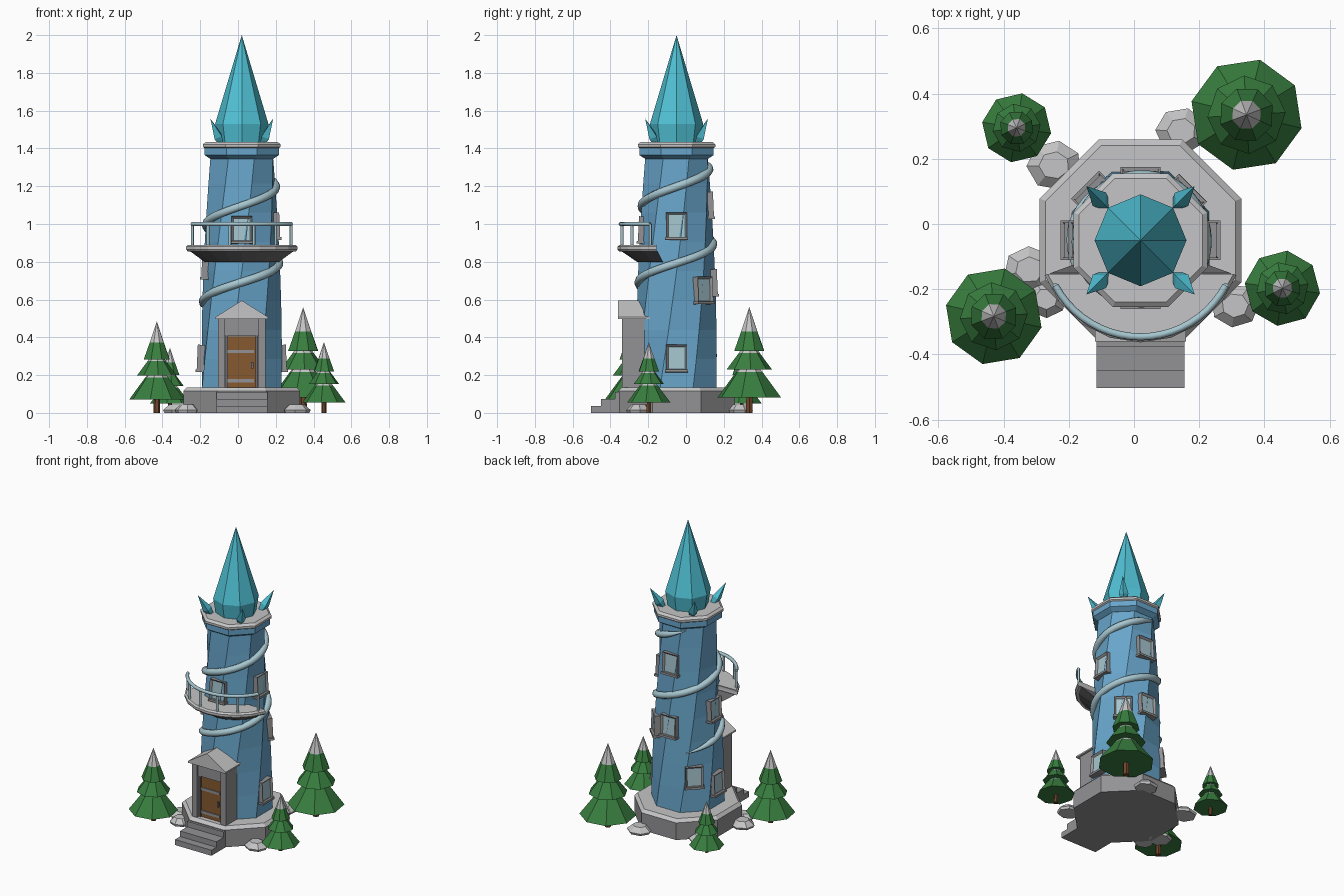
import bpy, bmesh, math
from mathutils import Matrix, Vector

cube = bpy.data.objects.get("Cube")
if cube:
    bpy.data.objects.remove(cube, do_unlink=True)


def material(name, r, g, b):
    m = bpy.data.materials.new(name)
    m.use_nodes = True
    m.diffuse_color = (r, g, b, 1)
    m.node_tree.nodes["Principled BSDF"].inputs["Base Color"].default_value = (r, g, b, 1)
    return m


blue = material("tower blue", 0.14, 0.38, 0.60)
cyan = material("crystal cyan", 0.08, 0.53, 0.66)
pale = material("pale blue", 0.38, 0.56, 0.62)
light = material("light stone", 0.56, 0.56, 0.57)
mid = material("grey stone", 0.29, 0.29, 0.30)
dark = material("dark stone", 0.15, 0.15, 0.16)
green = material("pine green", 0.04, 0.21, 0.05)
wood = material("door wood", 0.24, 0.10, 0.03)
bark = material("bark brown", 0.16, 0.06, 0.025)

CX, CY = 0.02, -0.05
FLAT = math.pi / 8


def finish(name, bm, mats, loc=(0, 0, 0), rule=None):
    bmesh.ops.recalc_face_normals(bm, faces=bm.faces[:])
    if rule:
        for f in bm.faces:
            f.material_index = rule(f)
    mesh = bpy.data.meshes.new(name)
    bm.to_mesh(mesh)
    bm.free()
    for m in mats:
        mesh.materials.append(m)
    ob = bpy.data.objects.new(name, mesh)
    ob.location = loc
    bpy.context.collection.objects.link(ob)
    return ob


def lathe(name, profile, sides, mats, loc=(CX, CY, 0), rot=0.0, twist=0.0, arc=None, rule=None):
    """Stack of polygon rings; an arc gives a slice closed by its chord."""
    bm = bmesh.new()
    rings = []
    for k, (r, z) in enumerate(profile):
        if r == 0:
            rings.append([bm.verts.new((0, 0, z))])
            continue
        if arc:
            angles = [arc[0] + (arc[1] - arc[0]) * i / sides for i in range(sides + 1)]
        else:
            angles = [rot + twist * k / (len(profile) - 1) + math.tau * i / sides for i in range(sides)]
        rings.append([bm.verts.new((r * math.cos(a), r * math.sin(a), z)) for a in angles])
    for a, b in zip(rings, rings[1:]):
        n = len(a)
        for i in range(n):
            j = (i + 1) % n
            bm.faces.new((a[i], a[j], b[0]) if len(b) == 1 else (a[i], a[j], b[j], b[i]))
    for ring in (rings[0], rings[-1]):
        if len(ring) > 2:
            bm.faces.new(ring)
    return finish(name, bm, mats, loc, rule)


def box(name, x0, x1, y0, y1, z0, z1, mat):
    bm = bmesh.new()
    bmesh.ops.create_cube(bm, size=1)
    bmesh.ops.scale(bm, vec=(x1 - x0, y1 - y0, z1 - z0), verts=bm.verts)
    return finish(name, bm, [mat], ((x0 + x1) / 2, (y0 + y1) / 2, (z0 + z1) / 2))


def tube(name, points, radius, mat, taper=None):
    curve = bpy.data.curves.new(name, 'CURVE')
    curve.dimensions = '3D'
    curve.bevel_depth = radius
    curve.bevel_resolution = 2
    curve.use_fill_caps = True
    line = curve.splines.new('POLY')
    line.points.add(len(points) - 1)
    for i, p in enumerate(points):
        line.points[i].co = (*p, 1)
        line.points[i].radius = taper(i / (len(points) - 1)) if taper else 1
    tmp = bpy.data.objects.new(name + "_path", curve)
    bpy.context.collection.objects.link(tmp)
    bpy.context.view_layer.update()
    mesh = bpy.data.meshes.new_from_object(tmp.evaluated_get(bpy.context.evaluated_depsgraph_get()))
    bpy.data.objects.remove(tmp, do_unlink=True)
    mesh.materials.clear()
    mesh.materials.append(mat)
    for p in mesh.polygons:
        p.use_smooth = len(p.vertices) == 4
    ob = bpy.data.objects.new(name, mesh)
    bpy.context.collection.objects.link(ob)


def around(radius, angle, z):
    return (CX + radius * math.cos(angle), CY + radius * math.sin(angle), z)


# Foundation, twisted tower body, collar and cap
lathe("foundation", [(0.335, 0), (0.335, 0.115), (0.315, 0.135)], 8, [mid, light], rot=FLAT,
      rule=lambda f: int(f.normal.z > 0.3))
lathe("tower_body", [(0.228 - 0.05 * t / 8, 0.13 + 1.24 * t / 8) for t in range(9)], 8, [blue],
      rot=FLAT, twist=math.pi / 4)
lathe("collar", [(0.18, 1.345), (0.213, 1.365), (0.213, 1.405)], 8, [blue], rot=FLAT)
lathe("cap", [(0.21, 1.40), (0.222, 1.408), (0.222, 1.422), (0.205, 1.435)], 8, [light], rot=FLAT)

# Crystal spire and the four corner shards
lathe("spire", [(0.125, 1.43), (0.141, 1.53), (0, 2.0)], 8, [cyan])
for i in range(4):
    a = math.pi / 4 + i * math.pi / 2
    shard = lathe("corner_shard", [(0.018, 0), (0.029, 0.045), (0, 0.155)], 4, [cyan], around(0.155, a, 1.425))
    shard.rotation_euler = (0, math.radians(31), a)

# Spiral band winding twice round the tower, thin at both ends
start, turns, count = math.radians(122), 2, 96
spiral = []
for i in range(count + 1):
    t = i / count
    z = 0.525 + 0.81 * t
    spiral.append(around(0.224 - 0.04 * (z - 0.13), start + turns * math.tau * t, z))
tube("spiral_band", spiral, 0.022, pale, lambda t: min(1, 0.1 + 14 * min(t, 1 - t)))

# Balcony with railing
span = (math.radians(200), math.radians(340))
lathe("balcony_support", [(0.21, 0.80), (0.295, 0.858)], 8, [dark], arc=span)
lathe("balcony_floor", [(0.305, 0.855), (0.313, 0.865), (0.313, 0.88), (0.303, 0.89)], 8, [light], arc=span)
rail = [math.radians(208 + 124 * i / 20) for i in range(21)]
tube("balcony_rail", [around(0.296, a, 1.0) for a in rail], 0.011, pale)
for a in rail[::4]:
    tube("baluster", [around(0.296, a, 0.885), around(0.296, a, 1.0)], 0.008, pale)


# Framed windows: angle in degrees and height of the centre
def window(angle, z):
    a = math.radians(angle)
    bm = bmesh.new()
    bmesh.ops.create_cube(bm, size=1)
    bmesh.ops.scale(bm, vec=(0.06, 0.11, 0.14), verts=bm.verts)
    pane = max(bm.faces, key=lambda f: f.calc_center_median().x)
    bmesh.ops.inset_region(bm, faces=[pane], thickness=0.016)
    bmesh.ops.translate(bm, vec=(-0.012, 0, 0), verts=pane.verts)
    sill = bmesh.ops.create_cube(bm, size=1, matrix=Matrix.Translation((0.005, 0, -0.068))
                                 @ Matrix.Diagonal((0.062, 0.122, 0.014, 1)))
    pane.material_index = 1
    ob = finish("window", bm, [mid, pale], around(0.206 - 0.05 * (z - 0.29), a, z))
    ob.rotation_euler = (0, math.radians(-2.5), a)


for angle, z in [(0, 0.29), (0, 0.99), (45, 0.65), (90, 0.69), (90, 1.10),
                 (135, 0.37), (180, 0.29), (180, 0.78), (270, 0.97)]:
    window(angle, z)

# Entrance porch, gabled roof, door and steps
box("porch_wall", -0.085, 0.125, -0.305, -0.15, 0.10, 0.50, mid)
box("lintel", -0.105, 0.145, -0.325, -0.20, 0.41, 0.502, mid)
for side in (-1, 1):
    x = CX + side * 0.107
    box("porch_pillar", x - 0.019, x + 0.019, -0.338, -0.22, 0.0, 0.50, mid)
    x = CX + side * 0.08
    box("door_jamb", x - 0.007, x + 0.007, -0.32, -0.25, 0.10, 0.42, dark)
bm = bmesh.new()
gable = [(-0.12, 0.497), (0.16, 0.497), (0.16, 0.507), (CX, 0.595), (-0.12, 0.507)]
front = bm.faces.new([bm.verts.new((x, -0.36, z)) for x, z in gable])
ends = bmesh.ops.extrude_face_region(bm, geom=[front])["geom"]
bmesh.ops.translate(bm, vec=(0, 0.17, 0), verts=[v for v in ends if isinstance(v, bmesh.types.BMVert)])
bm.faces.new([e for e in front.verts]) if not front.is_valid else None
finish("porch_roof", bm, [light])
box("door", -0.055, 0.095, -0.312, -0.28, 0.11, 0.405, wood)
for z in (0.17, 0.325):
    box("door_band", -0.055, 0.085, -0.318, -0.31, z - 0.009, z + 0.009, mid)
box("door_handle", 0.07, 0.082, -0.325, -0.31, 0.235, 0.27, dark)
for i, y in enumerate((-0.503, -0.45, -0.375)):
    box("step", -0.115, 0.155, y, -0.25, 0.037 * i, 0.037 * (i + 1), mid)

# Low rocks at the foot of the tower
for x, y, r in [(-0.245, 0.18, 0.085), (0.145, 0.285, 0.08), (-0.32, -0.14, 0.08),
                (-0.27, -0.23, 0.065), (0.31, -0.25, 0.075)]:
    rock = lathe("rock", [(r * 0.9, 0), (r, 0.015), (r * 0.55, 0.045)], 7, [light], (x, y, 0), rot=x * 9)
    rock.scale.y = 0.9


# Snow-tipped pines sized by height
def pine(x, y, h):
    place = (x, y, 0)
    lathe("pine_trunk", [(0.036 * h, 0), (0.03 * h, 0.25 * h)], 6, [bark], place)
    tiers = [((0.31, 0.145), (0.13, 0.385), (0.085, 0.44)),
             ((0.215, 0.41), (0.10, 0.565), (0.07, 0.61)),
             ((0.152, 0.585), (0.082, 0.77), (0, 1.0))]
    for i, tier in enumerate(tiers):
        snow = (tier[1][1] + 0.005) * h
        lathe("pine_tier", [(r * h, z * h) for r, z in tier], 8, [green, light], place, rot=0.2 + x + 0.3 * i,
              rule=lambda f, s=snow: int(f.calc_center_median().z > s))


for x, y, h in [(-0.43, -0.283, 0.485), (0.345, 0.335, 0.56), (-0.36, 0.295, 0.345), (0.455, -0.197, 0.375)]:
    pine(x, y, h)
